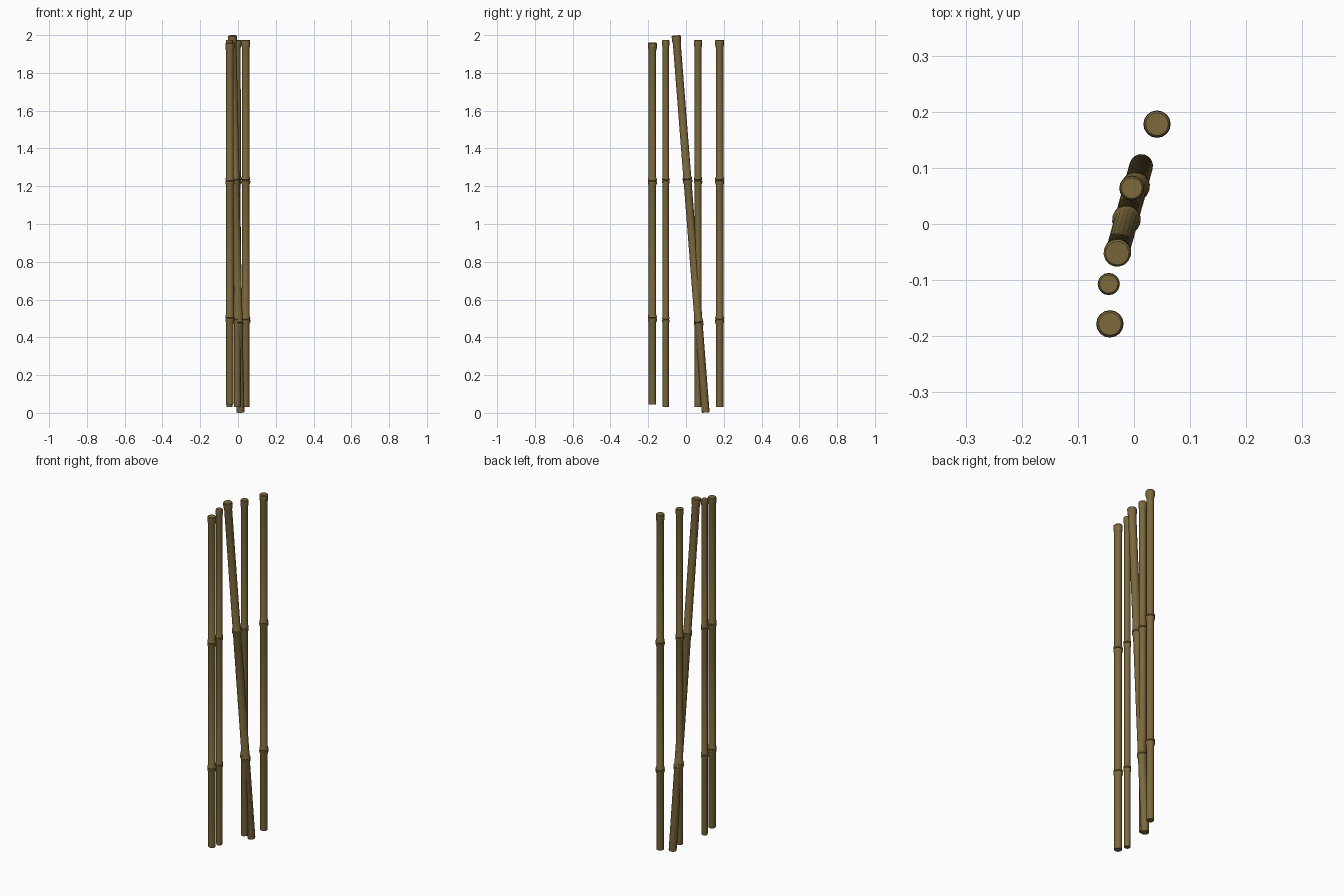
import bpy
from mathutils import Vector

if "Cube" in bpy.data.objects:
    bpy.data.objects.remove(bpy.data.objects["Cube"])

SIDES = 16

bamboo = bpy.data.materials.new("bamboo")
bamboo.diffuse_color = (0.20, 0.14, 0.045, 1)
bamboo.use_nodes = True
bamboo.node_tree.nodes["Principled BSDF"].inputs["Base Color"].default_value = bamboo.diffuse_color


# One pole: a stack of rings with flared, grooved joints and a chamfered lip
def bamboo_pole(name, foot, tip, r):
    foot, tip = Vector(foot), Vector(tip)
    axis = tip - foot
    length = axis.length
    profile = [(0, 0.82), (0.006, 0.86)]
    for t in (0.238, 0.617):
        z = t * length
        profile += [(z - 0.022, 0.86), (z - 0.010, 1.04), (z - 0.002, 1.04),
                    (z + 0.001, 0.86), (z + 0.005, 1.04), (z + 0.012, 1.0),
                    (z + 0.020, 0.87)]
    profile += [(length - 0.042, 0.86), (length - 0.030, 1.0),
                (length - 0.004, 1.0), (length, 0.86)]

    rot = axis.to_track_quat('Z', 'Y')
    verts, faces = [], []
    for z, k in profile:
        for i in range(SIDES):
            p = Vector((r * k, 0, z))
            from_angle = 6.283185307 * i / SIDES
            p.rotate(Vector((0, 0, 1)).rotation_difference(Vector((0, 0, 1))))
            p = Vector((p.x * cos(from_angle), p.x * sin(from_angle), z))
            verts.append(foot + rot @ p)
    for a in range(len(profile) - 1):
        for i in range(SIDES):
            j = (i + 1) % SIDES
            b, c = a * SIDES, (a + 1) * SIDES
            faces.append((b + i, b + j, c + j, c + i))
    faces.append(tuple(reversed(range(SIDES))))
    faces.append(tuple(range(len(verts) - SIDES, len(verts))))

    mesh = bpy.data.meshes.new(name)
    mesh.from_pydata(verts, [], faces)
    mesh.materials.append(bamboo)
    obj = bpy.data.objects.new(name, mesh)
    bpy.context.collection.objects.link(obj)
    bpy.context.view_layer.objects.active = obj
    obj.select_set(True)
    bpy.ops.object.shade_smooth_by_angle()
    obj.select_set(False)


from math import cos, sin

# Four upright poles
uprights = [
    (-0.043, -0.178, 0.045, 1.96, 0.0235),
    (-0.045, -0.107, 0.03, 1.975, 0.019),
    (-0.004, 0.064, 0.03, 1.975, 0.0215),
    (0.041, 0.178, 0.03, 1.975, 0.0235),
]
for n, (x, y, z0, z1, r) in enumerate(uprights, 1):
    bamboo_pole(f"upright_pole_{n}", (x, y, z0), (x, y, z1), r)

# Leaning pole
bamboo_pole("leaning_pole", (0.013, 0.104, 0.002), (-0.030, -0.052, 1.998), 0.0245)
